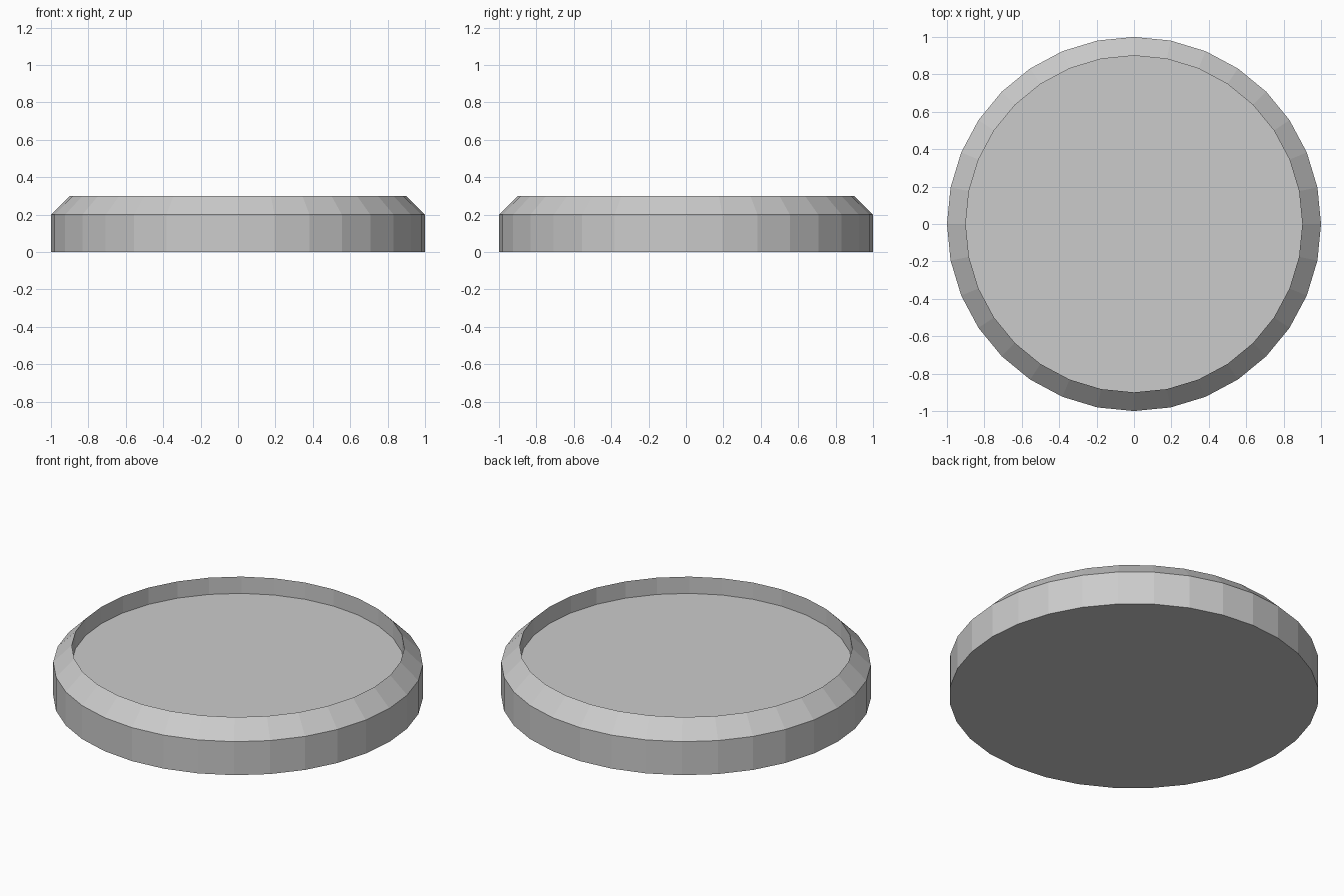
import bpy, bmesh
from math import cos, sin, tau

if "Cube" in bpy.data.objects:
    bpy.data.objects.remove(bpy.data.objects["Cube"])

SIDES = 32
# Dish profile (radius, height): base edge, outer wall, chamfered rim, recessed floor
PROFILE = [(1.0, 0.0), (1.0, 0.2), (0.9, 0.3), (0.9, 0.2)]

bm = bmesh.new()
rings = [[bm.verts.new((r * cos(tau * i / SIDES), r * sin(tau * i / SIDES), z))
          for i in range(SIDES)] for r, z in PROFILE]

# Outer wall, chamfer and inner wall
for low, high in zip(rings, rings[1:]):
    for i in range(SIDES):
        j = (i + 1) % SIDES
        bm.faces.new((low[i], low[j], high[j], high[i]))

# Flat underside and recessed floor
bm.faces.new(rings[0][::-1])
bm.faces.new(rings[-1])

mesh = bpy.data.meshes.new("round_dish")
bm.to_mesh(mesh)
bm.free()
dish = bpy.data.objects.new("round_dish", mesh)
bpy.context.collection.objects.link(dish)
